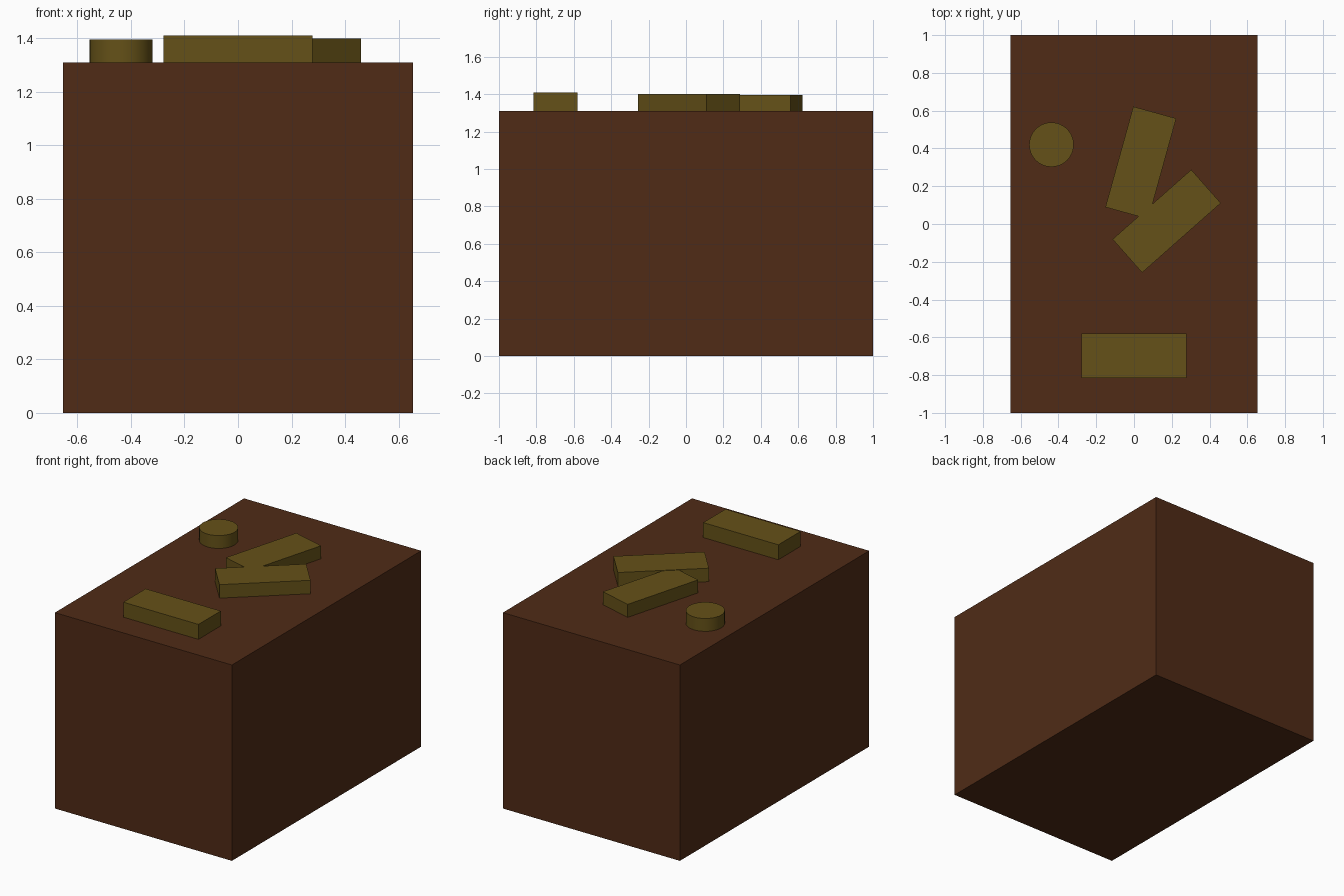
import bpy
from math import radians

if "Cube" in bpy.data.objects:
    bpy.data.objects.remove(bpy.data.objects["Cube"])


def material(name, rgb):
    mat = bpy.data.materials.new(name)
    mat.diffuse_color = (*rgb, 1)
    mat.use_nodes = True
    mat.node_tree.nodes["Principled BSDF"].inputs["Base Color"].default_value = mat.diffuse_color
    return mat


BROWN = material("dark_brown", (0.08, 0.024, 0.008))
OLIVE = material("olive", (0.13, 0.083, 0.009))
TOP = 1.31  # height of the body's top face


def box(name, x, y, size, z0, z1, angle, mat):
    bpy.ops.mesh.primitive_cube_add(size=1, location=(x, y, (z0 + z1) / 2))
    ob = bpy.context.object
    ob.name = name
    ob.scale = (size[0], size[1], z1 - z0)
    ob.rotation_euler.z = radians(angle)
    bpy.ops.object.transform_apply(location=False, rotation=False, scale=True)
    ob.data.materials.append(mat)
    return ob


# Main block
box("body", 0, 0, (1.31, 2.0), 0, TOP, 0, BROWN)

# Raised bars on top
box("front_bar", 0, -0.697, (0.556, 0.236), TOP, 1.41, 0, OLIVE)
box("lower_slanted_bar", 0.173, 0.015, (0.556, 0.236), TOP, 1.4, 41.5, OLIVE)
box("upper_slanted_bar", 0.036, 0.324, (0.553, 0.236), TOP, 1.397, 74.5, OLIVE)

# Round button
bpy.ops.mesh.primitive_cylinder_add(vertices=32, radius=0.118, depth=1.396 - TOP,
                                    location=(-0.437, 0.42, (TOP + 1.396) / 2))
button = bpy.context.object
button.name = "round_button"
button.data.materials.append(OLIVE)
bpy.ops.object.shade_smooth_by_angle()
